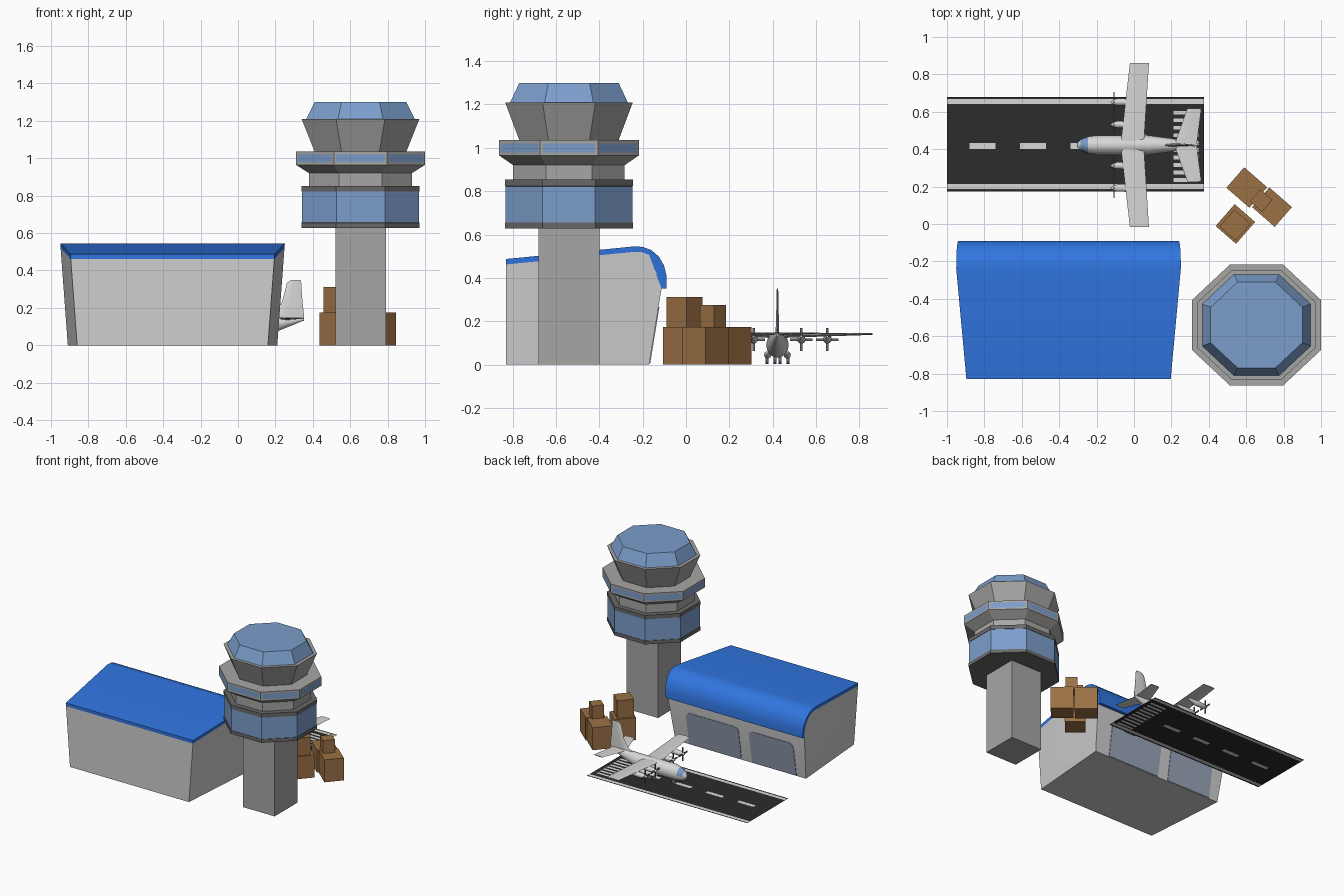
import bpy, bmesh, math
from mathutils import Matrix, Vector

if "Cube" in bpy.data.objects:
    bpy.data.objects.remove(bpy.data.objects["Cube"])


def mat(name, r, g, b):
    m = bpy.data.materials.new(name)
    m.diffuse_color = (r, g, b, 1)
    m.use_nodes = True
    m.node_tree.nodes["Principled BSDF"].inputs["Base Color"].default_value = m.diffuse_color
    return m


WALL = mat("light_grey_wall", 0.62, 0.62, 0.62)
CONC = mat("tower_grey", 0.38, 0.38, 0.375)
BAND = mat("dark_grey", 0.14, 0.14, 0.14)
GLASS = mat("blue_glass", 0.20, 0.34, 0.60)
PANE = mat("grey_blue_pane", 0.32, 0.38, 0.49)
ROOF = mat("roof_blue", 0.03, 0.18, 0.75)
TAR = mat("asphalt", 0.025, 0.025, 0.025)
WHITE = mat("off_white", 0.68, 0.68, 0.67)
BROWN = mat("crate_brown", 0.33, 0.165, 0.06)


def finish(name, bm, mats, smooth=False):
    bmesh.ops.recalc_face_normals(bm, faces=bm.faces)
    me = bpy.data.meshes.new(name)
    bm.to_mesh(me)
    bm.free()
    for m in mats:
        me.materials.append(m)
    ob = bpy.data.objects.new(name, me)
    bpy.context.collection.objects.link(ob)
    if smooth:
        bpy.context.view_layer.objects.active = ob
        ob.select_set(True)
        bpy.ops.object.shade_smooth_by_angle(angle=math.radians(40))
        ob.select_set(False)
    return ob


def loft(rings, bands=None, caps=(0, 0)):
    """Skin equal rings of points; bands gives a material index per gap."""
    bm = bmesh.new()
    vs = [[bm.verts.new(p) for p in r] for r in rings]
    n = len(rings[0])
    for i in range(len(rings) - 1):
        for k in range(n):
            f = bm.faces.new((vs[i][k], vs[i][(k + 1) % n], vs[i + 1][(k + 1) % n], vs[i + 1][k]))
            f.material_index = bands[i] if bands else 0
    bm.faces.new(vs[0]).material_index = caps[0]
    bm.faces.new(vs[-1]).material_index = caps[1]
    return bm


def box(name, c, size, m, rz=0, rx=0):
    bm = bmesh.new()
    M = (Matrix.Translation(c) @ Matrix.Rotation(math.radians(rz), 4, 'Z')
         @ Matrix.Rotation(math.radians(rx), 4, 'X') @ Matrix.Diagonal((*size, 1)))
    bmesh.ops.create_cube(bm, size=1, matrix=M)
    return finish(name, bm, [m])


# ---- control tower: octagonal storeys on a square shaft ----
TX, TY = 0.655, -0.54


def octagon(h, z):
    r = h / math.cos(math.pi / 8)
    return [(TX + r * math.cos(math.pi / 8 + k * math.pi / 4),
             TY + 0.935 * r * math.sin(math.pi / 8 + k * math.pi / 4), z) for k in range(8)]


def storey(name, prof, mats, bands=None, caps=(0, 0)):
    return loft([octagon(h, z) for h, z in prof], bands, caps)


box("tower_shaft", (TX, TY, 0.315), (0.27, 0.28, 0.63), CONC)
finish("tower_lower_cabin", storey("", [(0.315, 0.628), (0.315, 0.655), (0.313, 0.656), (0.313, 0.822),
       (0.315, 0.823), (0.315, 0.853)], None, [0, 0, 1, 0, 0]), [BAND, GLASS])
finish("tower_neck", storey("", [(0.275, 0.853), (0.275, 0.92)], None), [CONC])
bm = storey("", [(0.275, 0.92), (0.345, 0.965), (0.345, 1.035)], None)
bm.normal_update()
sides = [f for f in bm.faces if min(v.co.z for v in f.verts) > 0.96 and len(f.verts) == 4]
bmesh.ops.inset_individual(bm, faces=sides, thickness=0.02)
for f in sides:
    f.material_index = 1
finish("tower_gallery", bm, [CONC, GLASS])
finish("tower_upper_cabin", storey("", [(0.245, 1.035), (0.315, 1.21)], None), [CONC])
finish("tower_top_glass", storey("", [(0.29, 1.21), (0.245, 1.30)], None), [GLASS])

# ---- hangar: side profile with flared ends and curved roof ----
HX = -0.35


def half(y, z):
    return 0.51 + 0.04 * z / 0.54 + 0.05 * min(1, (y + 0.83) / 0.59)


outer = [(-0.83, 0.487), (-0.24, 0.545), (-0.20, 0.543), (-0.16, 0.528), (-0.125, 0.498),
         (-0.102, 0.458), (-0.09, 0.41), (-0.09, 0.35)]
inner = [(-0.113, 0.35), (-0.113, 0.41), (-0.124, 0.448), (-0.143, 0.481), (-0.17, 0.506),
         (-0.205, 0.519), (-0.24, 0.52), (-0.83, 0.462)]


def hall(name, prof, m):
    bm = loft([[(HX + s * half(y, z), y, z) for y, z in prof] for s in (-1, 1)])
    bmesh.ops.triangulate(bm, faces=[f for f in bm.faces if len(f.verts) > 4])
    return finish(name, bm, [m], True)


hall("hangar_roof", outer + inner, ROOF)
hall("hangar_walls", inner + [(-0.83, 0), (-0.17, 0)], WALL)
for x0, x1 in ((-0.83, -0.45), (-0.36, 0.09)):
    c, t = 0.03, 0.265
    shape = [(x0, 0.004), (x1, 0.004), (x1, t - c), (x1 - 0.3 * c, t - 0.3 * c), (x1 - c, t),
             (x0 + c, t), (x0 + 0.3 * c, t - 0.3 * c), (x0, t - c)]
    finish("hangar_door", loft([[(x, -0.17 + 0.163 * z + d, z) for x, z in shape]
                                for d in (-0.003, 0.004)]), [PANE])

# ---- runway: one sheet cut into painted cells ----
starts = [-0.88 + 0.27 * k for k in range(4)]
xs = sorted([-1, 0.21, 0.345, 0.375] + starts + [s + 0.14 for s in starts])
ys = sorted([0.175, 0.187, 0.215, 0.402, 0.432, 0.642, 0.668, 0.678] + [0.225 + 0.02 * k for k in range(21)])


def painted(x, y):
    if 0.187 < y < 0.215 or 0.642 < y < 0.668:
        return True
    if 0.21 < x < 0.345 and 0.225 < y < 0.625:
        return int((y - 0.225) / 0.02) % 2 == 0
    return 0.402 < y < 0.432 and any(s < x < s + 0.14 for s in starts)


bm = bmesh.new()
grid = [[bm.verts.new((x, y, 0.003)) for y in ys] for x in xs]
for i in range(len(xs) - 1):
    for j in range(len(ys) - 1):
        f = bm.faces.new((grid[i][j], grid[i + 1][j], grid[i + 1][j + 1], grid[i][j + 1]))
        f.material_index = int(painted((xs[i] + xs[i + 1]) / 2, (ys[j] + ys[j + 1]) / 2))
finish("runway", bm, [TAR, WHITE])

# ---- crates ----
for x, y, z, w, d, h in ((0.603, 0.195, 0, 0.163, 0.145, 0.174), (0.738, 0.09, 0, 0.16, 0.14, 0.174),
                         (0.542, 0, 0, 0.145, 0.155, 0.174), (0.54, -0.006, 0.174, 0.115, 0.12, 0.137),
                         (0.68, 0.125, 0.174, 0.085, 0.085, 0.1)):
    box("crate", (x, y, z + h / 2), (w, d, h), BROWN, rz=-41)

# ---- aircraft, nose towards -x ----
AY = 0.422


def tube(prof, y, seg=16, tall=1.0):
    return loft([[(x, y + r * math.cos(2 * math.pi * k / seg), z + tall * r * math.sin(2 * math.pi * k / seg))
                  for k in range(seg)] for x, r, z in prof])


bm = tube([(-0.305, 0.008, 0.078), (-0.285, 0.03, 0.081), (-0.245, 0.046, 0.087), (-0.2, 0.052, 0.09),
           (0.08, 0.052, 0.09), (0.2, 0.036, 0.111), (0.3, 0.017, 0.13), (0.35, 0.005, 0.138)], AY, 16, 1.12)
bmesh.ops.recalc_face_normals(bm, faces=bm.faces)
for f in bm.faces:
    c = f.calc_center_median()
    if -0.28 < c.x < -0.25 and c.z > 0.088:
        f.material_index = 1
finish("aircraft_fuselage", bm, [WHITE, GLASS], True)


def section(le, te, t, place):
    c = te - le
    return [place(le + a * c, b * t) for a, b in
            ((0, 0), (0.12, 0.8), (0.4, 1), (1, 0.1), (1, -0.1), (0.4, -1), (0.12, -0.8))]


def flat(y, z):
    return lambda x, n: (x, AY + y, z + n)


def upright(z):
    return lambda x, n: (x, AY + n, z)


finish("aircraft_wing", loft([section(-0.022, 0.08, 0.004, flat(-0.438, 0.141)),
       section(-0.072, 0.052, 0.011, flat(0, 0.133)),
       section(-0.022, 0.08, 0.004, flat(0.438, 0.141))]), [WHITE], True)
finish("aircraft_tailplane", loft([section(0.285, 0.36, 0.003, flat(-0.195, 0.146)),
       section(0.215, 0.335, 0.007, flat(0, 0.142)),
       section(0.285, 0.36, 0.003, flat(0.195, 0.146))]), [WHITE], True)
finish("aircraft_fin", loft([section(0.12, 0.352, 0.008, upright(0.13)), section(0.2, 0.352, 0.008, upright(0.17)),
       section(0.235, 0.345, 0.006, upright(0.23)), section(0.262, 0.338, 0.004, upright(0.335)),
       section(0.285, 0.335, 0.003, upright(0.35))]), [WHITE], True)

for s in (-1, 1):
    # engines with four-blade propellers
    for off in (0.11, 0.23):
        y = AY + s * off
        finish("aircraft_engine", tube([(-0.125, 0.003, 0.115), (-0.11, 0.012, 0.115), (-0.09, 0.019, 0.115),
               (-0.02, 0.02, 0.117), (0.05, 0.005, 0.13)], y, 12), [WHITE], True)
        for a in (0, 90):
            box("propeller_blades", (-0.108, y, 0.115), (0.005, 0.011, 0.105), BAND, rx=a)
    # landing gear pods and wheels
    finish("gear_pod", tube([(-0.08, 0.004, 0.048), (-0.055, 0.017, 0.045), (0.05, 0.017, 0.045),
           (0.09, 0.004, 0.05)], AY + s * 0.045, 10), [WHITE], True)
    for x, dy in ((-0.02, 0.048), (0.03, 0.048), (-0.2, 0.012)):
        bm = bmesh.new()
        bmesh.ops.create_cone(bm, cap_ends=True, segments=12, radius1=0.018, radius2=0.018, depth=0.014,
                              matrix=Matrix.Translation((x, AY + s * dy, 0.021)) @ Matrix.Rotation(math.pi / 2, 4, 'X'))
        finish("wheel", bm, [BAND])
